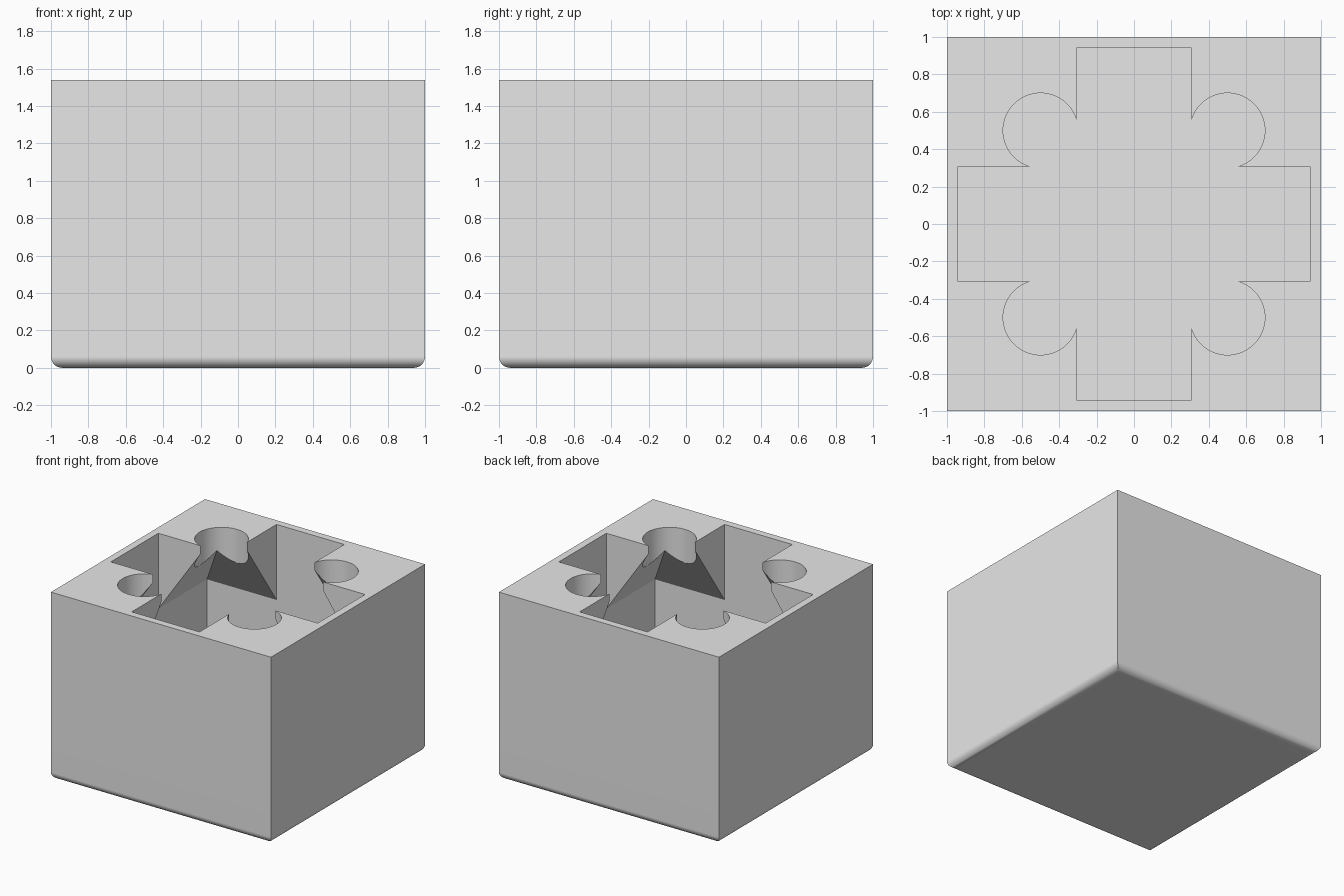
import bpy, bmesh, math

if "Cube" in bpy.data.objects:
    bpy.data.objects.remove(bpy.data.objects["Cube"])

TOP, HALF = 1.54, 1.0        # outer block
INNER, FLOOR = 0.94, 0.06    # inner chamber half width and floor height
SHOULDER = 0.92              # where the chamber starts to taper inwards
NECK = 0.51                  # half width of the taper at the top
ARM = 0.308                  # half width of the cross slots

grey = bpy.data.materials.new("plain_grey")
grey.diffuse_color = (0.8, 0.8, 0.8, 1)
grey.use_nodes = True
grey.node_tree.nodes["Principled BSDF"].inputs["Base Color"].default_value = grey.diffuse_color


def make_object(name, bm):
    bmesh.ops.recalc_face_normals(bm, faces=bm.faces)
    mesh = bpy.data.meshes.new(name)
    bm.to_mesh(mesh)
    bm.free()
    mesh.materials.append(grey)
    obj = bpy.data.objects.new(name, mesh)
    bpy.context.collection.objects.link(obj)
    return obj


def loft(name, rings, bevel=0):
    """Stack rectangles (half x, half y, z) into a closed solid."""
    bm = bmesh.new()
    loops = [[bm.verts.new((sx * hx, sy * hy, z))
              for sx, sy in ((-1, -1), (1, -1), (1, 1), (-1, 1))]
             for hx, hy, z in rings]
    bm.faces.new(loops[0])
    bm.faces.new(loops[-1])
    for a, b in zip(loops, loops[1:]):
        for i in range(4):
            j = (i + 1) % 4
            bm.faces.new((a[i], a[j], b[j], b[i]))
    if bevel:
        base = [e for e in bm.edges if all(v.co.z < 1e-4 for v in e.verts)]
        bmesh.ops.bevel(bm, geom=base, offset=bevel, segments=8,
                        profile=0.5, affect='EDGES')
    return make_object(name, bm)


def cylinder(name, x, y, radius, z0, z1):
    bm = bmesh.new()
    bmesh.ops.create_cone(bm, cap_ends=True, segments=64, radius1=radius,
                          radius2=radius, depth=z1 - z0)
    bmesh.ops.translate(bm, verts=bm.verts, vec=(x, y, (z0 + z1) / 2))
    return make_object(name, bm)


# Outer block with a rounded bottom rim
block = loft("hollow_block", [(HALF, HALF, 0), (HALF, HALF, TOP)], bevel=0.06)

# Chamber with a tapered roof, continued past the top at the same slope
over = 0.1
slope = (INNER - NECK) / (TOP - SHOULDER)
cutters = [loft("chamber_cutter", [(INNER, INNER, FLOOR),
                                   (INNER, INNER, SHOULDER),
                                   (NECK - over * slope, NECK - over * slope, TOP + over)])]

# Cross slots
cutters.append(loft("slot_x_cutter", [(INNER, ARM, 0.6), (INNER, ARM, TOP + 0.2)]))
cutters.append(loft("slot_y_cutter", [(ARM, INNER, 0.6), (ARM, INNER, TOP + 0.2)]))

# Round corner holes
for sx in (-1, 1):
    for sy in (-1, 1):
        cutters.append(cylinder("hole_cutter", 0.5 * sx, 0.5 * sy, 0.2, 0.7, TOP + 0.3))

# Carve the block
bpy.context.view_layer.objects.active = block
block.select_set(True)
for cutter in cutters:
    mod = block.modifiers.new("carve", 'BOOLEAN')
    mod.operation, mod.solver, mod.object = 'DIFFERENCE', 'EXACT', cutter
    bpy.ops.object.modifier_apply(modifier=mod.name)
    bpy.data.objects.remove(cutter)

# Smooth the round parts, keep flat walls flat
bpy.ops.object.shade_smooth_by_angle(angle=math.radians(30))
weighted = block.modifiers.new("flat_walls", 'WEIGHTED_NORMAL')
weighted.keep_sharp = True
